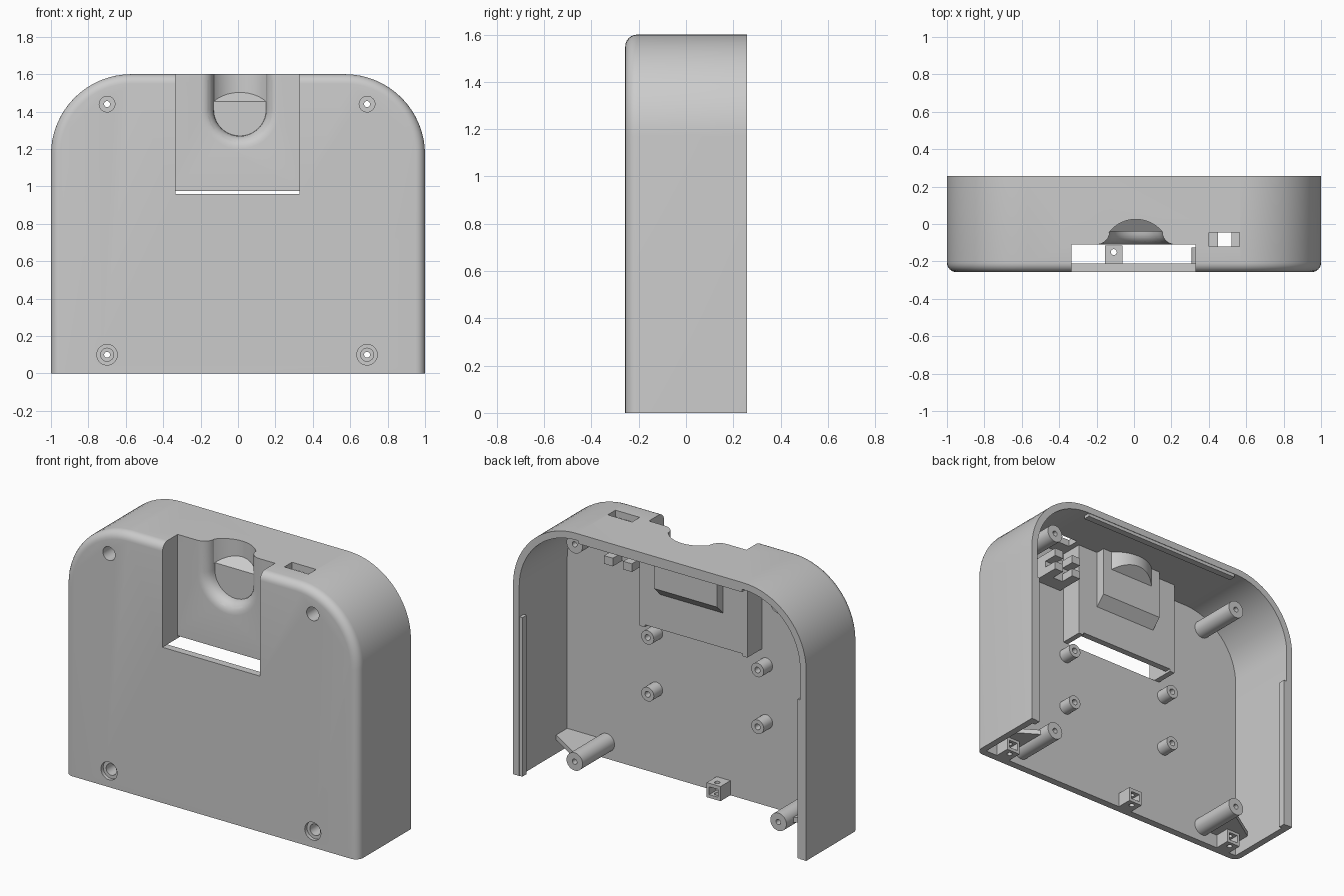
import bpy, bmesh, math

cube = bpy.data.objects.get("Cube")
if cube:
    bpy.data.objects.remove(cube, do_unlink=True)

grey = bpy.data.materials.new("plain_grey")
grey.use_nodes = True
COLOUR = (0.6, 0.6, 0.6, 1)
grey.diffuse_color = COLOUR
grey.node_tree.nodes["Principled BSDF"].inputs["Base Color"].default_value = COLOUR

BACK = 0.257          # rear rim
FRONT = -BACK         # front face
WALL = 0.042
PLATE = FRONT + 0.046  # inside of the front plate
ROOF = 1.57           # parts hung from the roof end inside it


def loft(name, rings):
    """Closed solid through rings with equal point counts."""
    bm = bmesh.new()
    loops = [[bm.verts.new(p) for p in ring] for ring in rings]
    n = len(loops[0])
    for a, b in zip(loops, loops[1:]):
        for i in range(n):
            j = (i + 1) % n
            bm.faces.new((a[i], a[j], b[j], b[i]))
    bm.faces.new(loops[0])
    bm.faces.new(loops[-1])
    bmesh.ops.recalc_face_normals(bm, faces=bm.faces)
    mesh = bpy.data.meshes.new(name)
    bm.to_mesh(mesh)
    bm.free()
    mesh.materials.append(grey)
    obj = bpy.data.objects.new(name, mesh)
    bpy.context.collection.objects.link(obj)
    return obj


def box(name, x0, x1, y0, y1, z0, z1):
    return loft(name, [[(x0, y0, z), (x1, y0, z), (x1, y1, z), (x0, y1, z)] for z in (z0, z1)])


def circle(x, z, r, y, n=32):
    return [(x + r * math.cos(2 * math.pi * i / n), y, z + r * math.sin(2 * math.pi * i / n))
            for i in range(n)]


def turned(name, x, z, steps, n=32):
    """Solid of revolution along y from (radius, y) steps."""
    return loft(name, [circle(x, z, r, y, n) for r, y in steps])


def arch(inset, y, bottom=0.0, n=16):
    """Case outline: flat bottom and rounded top corners."""
    half, top, r = 1 - inset, 1.6 - inset, 0.43 - inset
    pts = [(half, y, bottom)]
    for side, start in ((1, 0), (-1, 90)):
        for i in range(n + 1):
            a = math.radians(start + 90 * i / n)
            pts.append((side * (half - r) + r * math.cos(a), y, top - r + r * math.sin(a)))
    return pts + [(-half, y, bottom)]


def cut(obj, *cutters):
    for c in cutters:
        mod = obj.modifiers.new("cut", "BOOLEAN")
        mod.operation, mod.solver, mod.object = "DIFFERENCE", "EXACT", c
        bpy.context.view_layer.update()
        graph = bpy.context.evaluated_depsgraph_get()
        mesh = bpy.data.meshes.new_from_object(obj.evaluated_get(graph))
        obj.modifiers.clear()
        obj.data = mesh


def u_ring(r, y, n=20):
    """Thumb scoop section: half circle below, straight sides above."""
    cx, cz = 0.01, 1.41
    arc = [(cx + r * math.cos(math.pi + math.pi * i / n), y,
            cz + r * math.sin(math.pi + math.pi * i / n)) for i in range(n + 1)]
    return [(cx - r, y, 1.7)] + arc + [(cx + r, y, 1.7)]


def channel(name, r, front, ledge, top, n=20):
    """Upright round-backed channel with a sloped ledge below."""
    cx, cy = 0.01, -0.158
    a0 = math.asin((front - cy) / r)
    pts = []
    for i in range(n + 1):
        a = a0 + (math.pi - 2 * a0) * i / n
        pts.append((cx + r * math.cos(a), cy + r * math.sin(a)))
    low = [(x, y, ledge + (y - front) * 0.75) for x, y in pts]
    return loft(name, [low, [(x, y, top) for x, y in pts]])


cutters = []


def tool(obj):
    obj.hide_render = True
    cutters.append(obj)
    return obj


# Outer shell with a rounded front rim, open at the back and bottom
R = 0.05
rim = [arch(R * (1 - math.sin(a)), FRONT + R * (1 - math.cos(a)))
       for a in [math.radians(15 * i) for i in range(7)]]
shell = loft("case_shell", rim + [arch(0, BACK)])
cavity = tool(loft("cavity_cutter", [arch(WALL, PLATE, -0.1), arch(WALL, 0.4, -0.1)]))
pocket = tool(box("pocket_cutter", -0.335, 0.33, -0.4, -0.11, 0.96, 1.7))
F = 0.07
lip = [math.radians(15 * i) for i in range(7)]
scoop = tool(loft("scoop_cutter", [u_ring(0.14 + F, -0.13)] +
                  [u_ring(0.14 + F * (1 - math.sin(a)), -0.11 + F * (1 - math.cos(a))) for a in lip]))
groove = tool(channel("channel_cutter", 0.183, -0.045, 1.45, 1.7))
port = tool(box("port_cutter", 0.40, 0.565, -0.12, -0.045, 1.5, 1.7))
cut(shell, cavity, pocket, scoop, groove, port)

# Recessed panel, its side walls and the scoop housing behind it
panel = box("recess_panel", -0.37, 0.365, -0.11, -0.07, 0.975, ROOF)
cut(panel, scoop, groove)
box("recess_side_right", -0.37, -0.335, -0.23, -0.07, 0.96, ROOF)
box("recess_side_left", 0.33, 0.365, -0.23, -0.07, 0.96, ROOF)
housing = loft("scoop_housing", [
    [(x, -0.10, 1.19), (x, -0.07, 1.19), (x, -0.01, 1.25), (x, -0.01, ROOF), (x, -0.10, ROOF)]
    for x in (-0.205, 0.225)])
cut(housing, scoop, groove)
bulge = channel("channel_housing", 0.213, -0.05, 1.41, ROOF)
cut(bulge, scoop, groove)

# Screw posts with stepped screw holes
for side, x in (("left", 0.69), ("right", -0.70)):
    for level, z in (("upper", 1.44), ("lower", 0.10)):
        post = turned(f"{level}_post_{side}", x, z, [(0.055, PLATE - 0.005), (0.055, 0.10)])
        if level == "upper":
            steps = [(0.042, -0.4), (0.042, -0.14), (0.016, -0.14), (0.016, 0.3)]
        else:
            steps = [(0.055, -0.4), (0.055, -0.235), (0.035, -0.235),
                     (0.035, -0.08), (0.016, -0.08), (0.016, 0.3)]
        hole = tool(turned("screw_hole_cutter", x, z, steps))
        cut(shell, hole)
        cut(post, hole)

    # Gusset from the lower post to the side wall
    s = 1 if x > 0 else -1
    inner, outer = x + s * 0.04, s * 0.97
    loft(f"gusset_{side}", [
        [(inner, PLATE, z), (outer, PLATE, z), (outer, -0.11, z), (inner, 0.04, z)]
        for z in (0.085, 0.115)])

# Small board standoffs
for x in (0.35, -0.40):
    for z in (0.87, 0.52):
        stand = turned("board_standoff", x, z, [(0.043, PLATE - 0.005), (0.043, -0.125)], 24)
        cut(stand, tool(turned("standoff_cutter", x, z, [(0.018, -0.2), (0.018, 0)], 16)))

# Hollow fastening blocks along the bottom edge
for x in (-0.108, 0.83, -0.86):
    block = box("bottom_block", x - 0.047, x + 0.047, PLATE - 0.005, -0.115, 0, 0.09)
    slot = tool(box("slot_cutter", x - 0.03, x + 0.03, -0.18, 0, 0.02, 0.068))
    bore = tool(loft("bore_cutter", [[(px, pz - 0.15, z) for px, _, pz in circle(x, 0, 0.016, 0, 16)]
                                     for z in (-0.1, 0.2)]))
    cut(block, slot, bore)

# Bracket below the port opening
bracket = box("port_bracket", 0.39, 0.58, PLATE - 0.005, -0.03, 1.30, 1.44)
cut(bracket,
    tool(box("bracket_cutter", 0.3, 0.7, -0.12, 0.1, 1.35, 1.39)),
    tool(box("bracket_cutter", 0.45, 0.52, -0.12, 0.1, 1.2, 1.6)))

# Locating strips inside the rear rim
edge = 1 - WALL
for s, side in ((1, "left"), (-1, "right")):
    xs = sorted((s * (edge - 0.02), s * (edge + 0.01)))
    box(f"rim_strip_{side}", *xs, BACK - 0.045, BACK - 0.003, 0, 0.98)
box("rim_strip_top", -0.56, 0.56, BACK - 0.045, BACK - 0.003, 1.6 - WALL - 0.02, ROOF)

for c in cutters:
    bpy.data.objects.remove(c, do_unlink=True)

# Smooth the rounded surfaces and keep the edges sharp
bpy.ops.object.select_all(action="DESELECT")
for obj in bpy.context.scene.objects:
    if obj.type == "MESH" and grey.name in obj.data.materials:
        obj.select_set(True)
        bpy.context.view_layer.objects.active = obj
bpy.ops.object.shade_smooth_by_angle(angle=math.radians(30))
